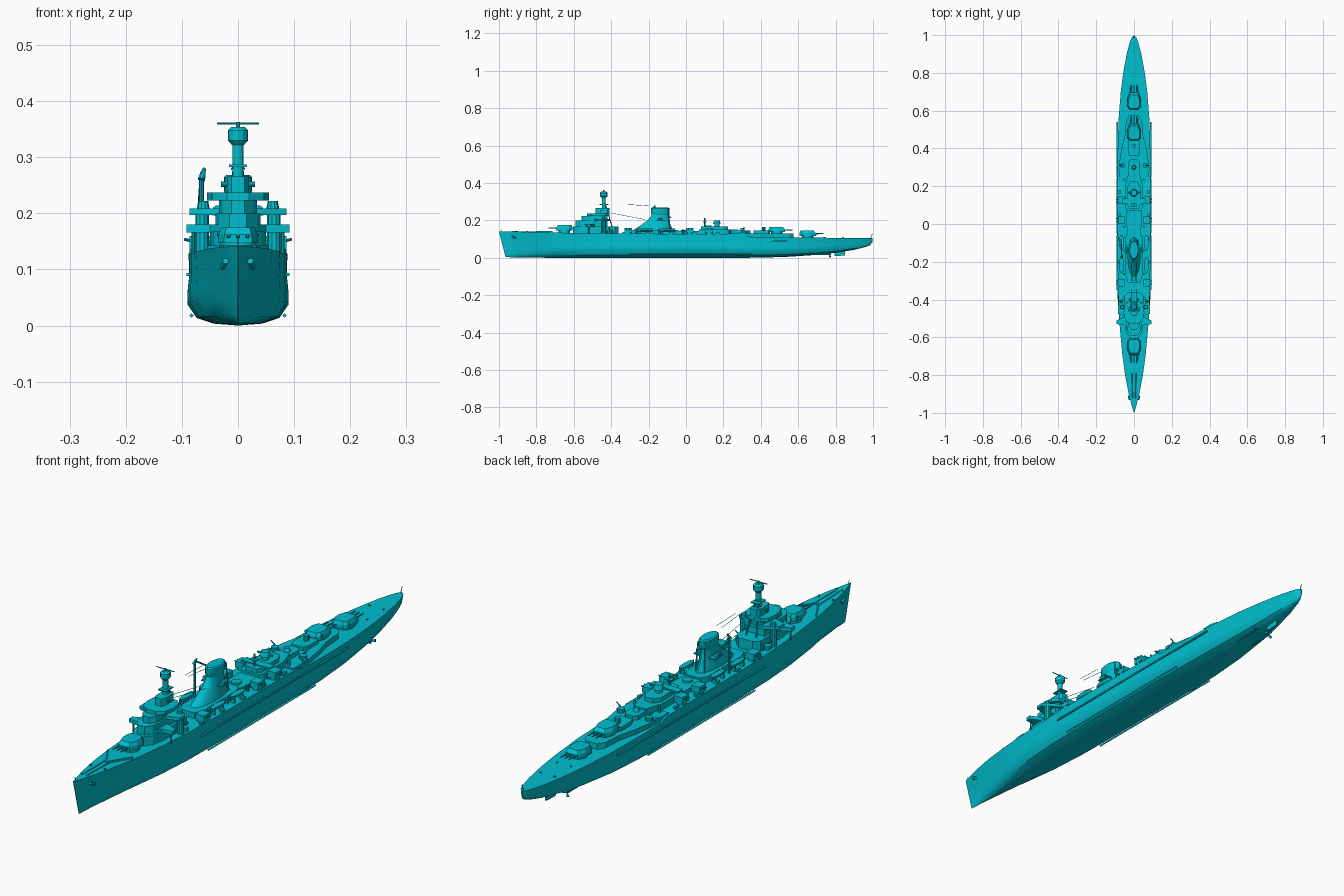
import bpy, bmesh, math
from mathutils import Vector

paint = bpy.data.materials.new("paint")
paint.diffuse_color = (0.0, 0.52, 0.62, 1)


def finish(name, bm, smooth=False):
    bmesh.ops.recalc_face_normals(bm, faces=bm.faces[:])
    me = bpy.data.meshes.new(name)
    bm.to_mesh(me)
    bm.free()
    ob = bpy.data.objects.new(name, me)
    bpy.context.collection.objects.link(ob)
    me.materials.append(paint)
    if smooth:
        bpy.ops.object.select_all(action='DESELECT')
        ob.select_set(True)
        bpy.context.view_layer.objects.active = ob
        bpy.ops.object.shade_smooth_by_angle(angle=math.radians(35))
    return ob


def loft(name, rings, smooth=False):
    bm = bmesh.new()
    vs = [[bm.verts.new(p) for p in r] for r in rings]
    n = len(vs[0])
    for a, b in zip(vs, vs[1:]):
        for i in range(n):
            j = (i + 1) % n
            bm.faces.new((a[i], a[j], b[j], b[i]))
    bm.faces.new(vs[0])
    bm.faces.new(vs[-1])
    bmesh.ops.remove_doubles(bm, verts=bm.verts[:], dist=1e-5)
    return finish(name, bm, smooth)


def prism(name, half, z0, z1, smooth=False):
    """Symmetric deck outline from (half width, y) pairs, extruded upward."""
    out = half + [(-x, y) for x, y in reversed(half) if x > 0]
    return loft(name, [[(x, y, z) for x, y in out] for z in (z0, z1)], smooth)


def box(name, x0, x1, y0, y1, z0, z1):
    c = [(x0, y0), (x1, y0), (x1, y1), (x0, y1)]
    return loft(name, [[(x, y, z) for x, y in c] for z in (z0, z1)])


def rod(name, a, b, r0, r1=None, n=8):
    a, b = Vector(a), Vector(b)
    r1 = r0 if r1 is None else r1
    q = (b - a).to_track_quat('Z', 'Y')
    rings = []
    for c, r in ((a, r0), (b, r1)):
        rings.append([c + q @ Vector((r * math.cos(t), r * math.sin(t), 0))
                      for t in [2 * math.pi * i / n for i in range(n)]])
    return loft(name, rings, n > 8)


def oval(cy, rx, ry, z, n=20):
    return [(rx * math.cos(2 * math.pi * i / n), cy + ry * math.sin(2 * math.pi * i / n), z) for i in range(n)]


# hull stations: y, deck half width, bilge half width, keel z, deck z, stem rake
stations = [(-1, .001, .001, .004, .142, .035), (-.96, .013, .006, .003, .141, .022),
            (-.9, .028, .014, .002, .140, .01), (-.8, .047, .031, .001, .138, 0), (-.7, .061, .051, 0, .135, 0),
            (-.55, .075, .074, 0, .132, 0), (-.4, .083, .086, 0, .130, 0), (-.2, .087, .09, 0, .129, 0),
            (.1, .088, .09, 0, .128, 0), (.24, .088, .09, 0, .127, 0), (.27, .087, .09, 0, .114, 0),
            (.4, .086, .087, .001, .112, 0), (.55, .082, .078, .006, .110, 0), (.7, .07, .062, .016, .108, 0),
            (.8, .057, .048, .027, .107, 0), (.9, .039, .03, .043, .106, 0), (.96, .023, .016, .058, .106, 0),
            (.985, .013, .008, .068, .106, 0), (.997, .003, .002, .085, .105, 0)]
rings = []
for y, wd, wb, k, d, rake in stations:
    h = d - k
    half = [(0, k), (.48 * wb, k + .03 * h), (.82 * wb, k + .12 * h), (wb, k + .33 * h),
            (wb * .8 + wd * .2, k + .5 * h), (.45 * wb + .53 * wd, k + .68 * h), (wd, d)]
    pts = half + [(-x, z) for x, z in reversed(half[1:])]
    rings.append([(x, y + rake * (d - z) / h, z) for x, z in pts])
loft("hull", rings, True)
prism("aft_raised_deck", [(.081, .22), (.079, .32), (.066, .4), (.048, .47), (.042, .55), (.025, .575)], .105, .131)
prism("forward_breakwater", [(.006, -.80), (.055, -.715), (.05, -.715), (.004, -.79)], .134, .143)
for s in (-1, 1):
    for y in (-.35, -.05, .25):
        box("side_strake", s * .085, s * .0915, y, y + .29, .088, .094)
    rod("bilge_keel", (s * .083, -.3, .018), (s * .083, .35, .018), .004, n=4)
    # propeller gear
    rod("propeller_shaft", (s * .03, .5, .02), (s * .03, .765, .018), .004)
    rod("shaft_strut", (s * .03, .74, .018), (s * .012, .74, .04), .003)
    for i in range(3):
        a = i * 2.094
        rod("propeller_blade", (s * .03, .765, .018), (s * .03 + .016 * math.cos(a), .77, .02 + .016 * math.sin(a)), .002, .006, 6)
loft("rudder", [[(-.003, .79, .05), (.003, .79, .05), (.003, .85, .055), (-.003, .85, .055)],
                [(-.003, .795, .01), (.003, .795, .01), (.003, .85, .012), (-.003, .85, .012)]])
rod("stern_flagstaff", (0, .985, .1), (0, .996, .128), .0015)
rod("jackstaff", (0, -.985, .14), (0, -.99, .155), .001)


# triple main turrets
def turret(y, z, d):
    rod("turret_barbette", (0, y, z - .01), (0, y, z + .006), .031, n=20)
    low = [(-.025, .045), (.025, .045), (.036, .01), (.034, -.03), (.022, -.044), (-.022, -.044), (-.034, -.03), (-.036, .01)]
    loft("turret_house", [[(x, y + d * v, z + .005) for x, v in low],
                          [(x * .97, y + d * v, z + .02) for x, v in low],
                          [(x * .82, y + d * (v * .8 - .003), z + .033) for x, v in low]])
    rod("turret_rangefinder", (-.037, y - d * .025, z + .022), (.037, y - d * .025, z + .022), .004)
    for x in (-.017, 0, .017):
        rod("turret_gun", (x, y + d * .035, z + .017), (x, y + d * .085, z + .018), .004, .0025)


turret(-.65, .142, -1)
turret(.485, .132, 1)
turret(.65, .112, 1)

# bridge
prism("bridge_base", [(.02, -.605), (.042, -.575), (.05, -.52), (.05, -.38), (.03, -.36)], .128, .168)
prism("bridge_wing", [(.03, -.57), (.05, -.535), (.092, -.53), (.092, -.51), (.05, -.49)], .166, .180)
prism("bridge_middle", [(.015, -.59), (.034, -.565), (.04, -.53), (.04, -.42)], .168, .2)
prism("signal_wing", [(.04, -.49), (.086, -.475), (.086, -.445), (.05, -.42), (.03, -.41)], .197, .209)
prism("bridge_upper", [(.012, -.56), (.028, -.54), (.034, -.5), (.03, -.42)], .2, .224)
prism("bridge_platform", [(.02, -.53), (.046, -.51), (.055, -.47), (.05, -.43), (.03, -.41)], .223, .237)
prism("bridge_director", [(.012, -.485), (.02, -.47), (.02, -.42), (.012, -.41)], .236, .266)
rod("director_rangefinder", (-.03, -.455, .252), (.03, -.455, .252), .005)
rod("tower_mast", (0, -.44, .25), (0, -.44, .33), .010, n=12)
loft("mast_head", [oval(-.44, r, r * 1.1, z, 12) for r, z in ((.011, .322), (.018, .33), (.018, .348), (.012, .354))])
rod("mast_pole", (0, -.44, .35), (0, -.44, .363), .004)
rod("mast_yard", (-.037, -.44, .36), (.037, -.44, .36), .0018)
box("mast_platform", -.016, .016, -.462, -.415, .283, .287)
for s in (-1, 1):
    rod("mast_leg", (s * .004, -.435, .3), (s * .022, -.395, .165), .003)
    rod("bridge_director_post", (s * .064, -.44, .128), (s * .064, -.44, .2), .012, n=10)
    rod("wing_support", (s * .08, -.52, .128), (s * .08, -.52, .168), .003)
    rod("side_director", (s * .062, -.44, .205), (s * .062, -.44, .222), .012, .009, 10)

# funnel with flared casing
prism("funnel_casing", [(.032, -.31), (.045, -.27), (.045, -.07), (.03, -.04)], .127, .15)
loft("funnel", [oval(c, rx, ry, z) for c, rx, ry, z in
                ((-.175, .034, .105, .148), (-.162, .029, .08, .175), (-.148, .023, .058, .2), (-.14, .021, .046, .225), (-.138, .021, .044, .25))], True)
loft("funnel_cap", [oval(-.138, rx, ry, z) for rx, ry, z in
                    ((.021, .044, .23), (.025, .05, .24), (.025, .05, .264), (.021, .045, .268))], True)
box("searchlight_platform", -.045, .045, -.16, -.11, .196, .2)
for s in (-1, 1):
    rod("searchlight", (s * .037, -.15, .205), (s * .037, -.125, .205), .009, n=10)
    rod("aerial", (s * .008, -.31, .285), (s * .012, -.2, .278), .001, n=4)
    rod("rigging", (s * .012, -.4, .24), (s * .015, -.22, .205), .001, n=4)
    rod("funnel_pipe", (s * .02, -.085, .14), (s * .014, -.094, .26), .003)
# crane
rod("crane_post", (-.065, -.17, .127), (-.065, -.17, .27), .005, .004)
rod("crane_jib", (-.065, -.17, .272), (-.069, -.08, .215), .003)
rod("crane_head", (-.065, -.175, .26), (-.06, -.165, .28), .007, .003)

# secondary guns, boats and deck fittings on both sides
for s in (-1, 1):
    for y in (-.31, .02, .125):
        rod("secondary_base", (s * .068, y, .125), (s * .068, y, .137), .018, n=12)
        box("secondary_shield", s * .05, s * .086, y - .02, y + .02, .136, .16)
        for g in (-.008, .008):
            rod("secondary_gun", (s * .08, y + g, .15), (s * .096, y + g, .154), .0025)
    for y in (-.22, -.10):
        loft("ship_boat", [[(s * .066 + x * w, y + v, z) for x, z in ((-.012, .157), (-.007, .146), (0, .142), (.007, .146), (.012, .157))]
                           for v, w in ((-.042, .1), (-.025, .8), (0, 1), (.03, .85), (.042, .4))])
        for v in (-.025, .025):
            box("boat_cradle", s * .058, s * .074, y + v - .003, y + v + .003, .126, .147)
    for i in range(6):
        y = -.39 + i * .125
        rod("vent", (s * .052, y, .125), (s * .052, y, .152), .006, n=8)
        box("deck_locker", s * .072, s * .082, y + .05, y + .07, .125, .137)
    for y in (-.93, -.85, .74, .84):
        w = .012 if y < -.9 else .03
        rod("bollard", (s * w, y, .103 if y > 0 else .136), (s * w, y, .111 if y > 0 else .144), .004)
    for y in (-.41, .31):
        rod("light_gun_tub", (s * .06, y, .11), (s * .06, y, .145), .014, n=10)
        rod("light_gun", (s * .06, y, .15), (s * .078, y, .164), .003, .002, 6)
    rod("anchor", (s * .022, -.93, .115), (s * .027, -.91, .105), .006, n=6)
    rod("anchor_chain", (s * .008, -.92, .1405), (s * .011, -.79, .139), .002, n=4)

# midship catapult and aft superstructure
prism("midship_house", [(.035, -.05), (.04, .0), (.04, .07)], .127, .143)
rod("catapult_turntable", (0, -.01, .14), (0, -.01, .15), .018, n=16)
prism("aft_house", [(.035, .07), (.046, .09), (.046, .21), (.025, .28)], .127, .152)
prism("aft_bridge", [(.024, .08), (.034, .1), (.034, .2), (.018, .225)], .152, .168)
box("aft_wing", -.06, .06, .105, .135, .166, .172)
rod("aft_director_post", (0, .165, .165), (0, .165, .183), .013, n=12)
rod("aft_director", (0, .165, .182), (0, .165, .2), .02, .015, 12)
rod("aft_rangefinder", (-.032, .165, .188), (.032, .165, .188), .004)
rod("aft_mast", (0, .1, .165), (0, .1, .212), .004)
box("aft_mast_table", -.014, .014, .09, .11, .19, .194)
prism("aft_gun_platform", [(.015, .255), (.028, .27), (.028, .33), (.015, .345)], .128, .147)
rod("aft_light_mount", (0, .3, .145), (0, .3, .16), .013, .008, 10)
prism("aft_turret_house", [(.025, .36), (.033, .38), (.033, .44), (.025, .45)], .128, .145)
rod("aft_ventilator", (0, .415, .14), (0, .415, .166), .01, n=10)
